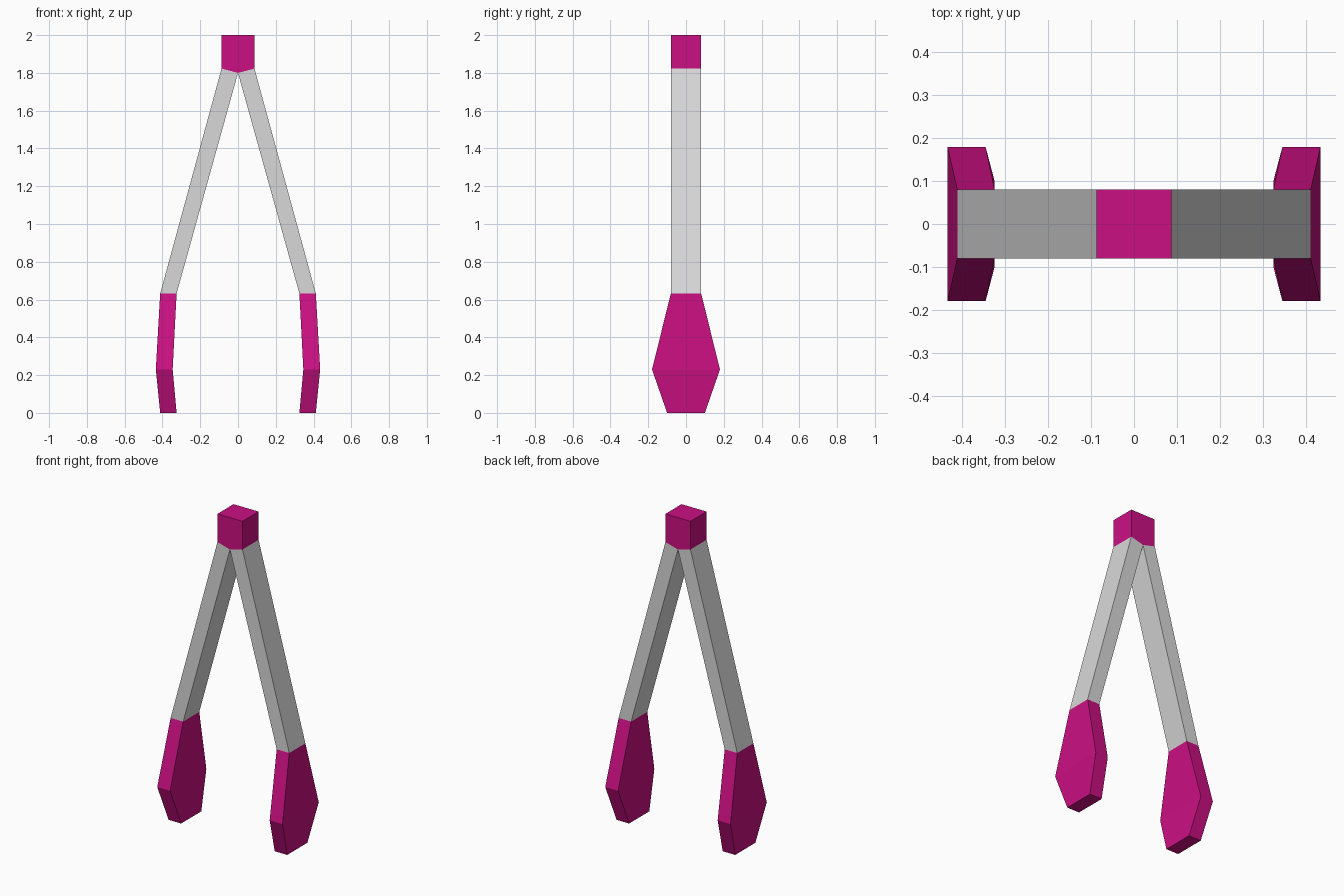
import bpy
import bmesh

if "Cube" in bpy.data.objects:
    bpy.data.objects.remove(bpy.data.objects["Cube"])


def material(name, rgb):
    m = bpy.data.materials.new(name)
    m.diffuse_color = (*rgb, 1)
    m.use_nodes = True
    m.node_tree.nodes["Principled BSDF"].inputs["Base Color"].default_value = m.diffuse_color
    return m


magenta = material("magenta", (0.60, 0.005, 0.225))
grey = material("light grey", (0.69, 0.69, 0.69))


def loft(name, sections, mat):
    """Right-hand part lofted upward through rectangles, mirrored to the left.
    Section: inner x, inner z, outer x, outer z, half depth."""
    bm = bmesh.new()
    rings = []
    for xi, zi, xo, zo, d in sections:
        pts = [(xi, -d, zi), (xo, -d, zo), (xo, d, zo), (xi, d, zi)]
        rings.append([bm.verts.new(p) for p in pts])
    for lo, hi in zip(rings, rings[1:]):
        for i in range(4):
            j = (i + 1) % 4
            bm.faces.new((lo[i], lo[j], hi[j], hi[i]))
    bm.faces.new(rings[0][::-1])
    bm.faces.new(rings[-1])
    # drop the hidden wall on the mirror plane
    inner = [f for f in bm.faces if all(abs(v.co.x) < 1e-5 for v in f.verts)]
    bmesh.ops.delete(bm, geom=inner, context='FACES')
    bmesh.ops.recalc_face_normals(bm, faces=bm.faces)
    me = bpy.data.meshes.new(name)
    bm.to_mesh(me)
    bm.free()
    me.materials.append(mat)
    ob = bpy.data.objects.new(name, me)
    bpy.context.collection.objects.link(ob)
    mod = ob.modifiers.new("mirror", 'MIRROR')
    mod.use_axis[0] = True
    return ob


# Spoon-shaped gripping ends
loft("grip_tips", [(0.325, 0, 0.412, 0, 0.10),
                   (0.346, 0.23, 0.435, 0.23, 0.18),
                   (0.325, 0.632, 0.412, 0.632, 0.08)], magenta)
# Slanted arms
loft("arms", [(0.325, 0.632, 0.412, 0.632, 0.08),
              (0, 1.80, 0.087, 1.823, 0.08)], grey)
# Hinge block with a shallow V underside
loft("hinge_block", [(0, 1.80, 0.087, 1.823, 0.08),
                     (0, 2.0, 0.087, 2.0, 0.08)], magenta)
